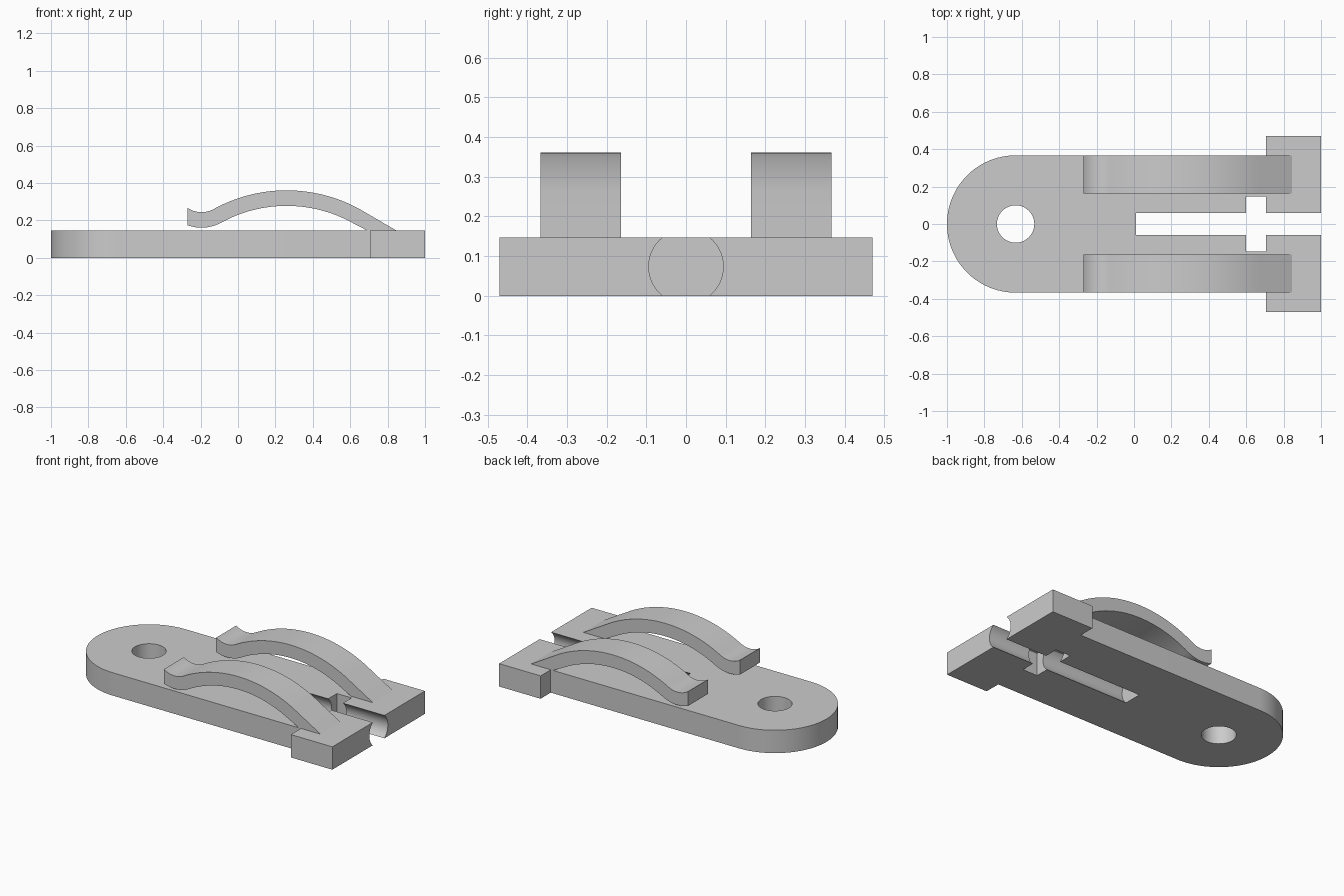
import bpy
import bmesh
from math import asin, cos, pi, sin, sqrt
from mathutils import Matrix

cube = bpy.data.objects.get("Cube")
if cube:
    bpy.data.objects.remove(cube, do_unlink=True)

THICK = 0.147

grey = bpy.data.materials.new("plain grey")
grey.use_nodes = True
colour = (0.6, 0.6, 0.6, 1)
grey.diffuse_color = colour
grey.node_tree.nodes["Principled BSDF"].inputs["Base Color"].default_value = colour


def add_object(name, bm):
    bmesh.ops.recalc_face_normals(bm, faces=bm.faces)
    mesh = bpy.data.meshes.new(name)
    bm.to_mesh(mesh)
    bm.free()
    mesh.materials.append(grey)
    obj = bpy.data.objects.new(name, mesh)
    bpy.context.collection.objects.link(obj)
    return obj


def prism(name, points, offset):
    """Extrude a closed 3D outline along an offset."""
    bm = bmesh.new()
    face = bm.faces.new([bm.verts.new(p) for p in points])
    new = bmesh.ops.extrude_face_region(bm, geom=[face])["geom"]
    verts = [v for v in new if isinstance(v, bmesh.types.BMVert)]
    bmesh.ops.translate(bm, verts=verts, vec=offset)
    return add_object(name, bm)


def cylinder(name, radius, depth, matrix):
    bm = bmesh.new()
    bmesh.ops.create_cone(bm, cap_ends=True, segments=64, radius1=radius,
                          radius2=radius, depth=depth, matrix=matrix)
    return add_object(name, bm)


def smooth(obj):
    bpy.ops.object.select_all(action="DESELECT")
    obj.select_set(True)
    bpy.context.view_layer.objects.active = obj
    bpy.ops.object.shade_smooth_by_angle(angle=0.5)


# Base plate: rounded left end, wider cross bar at the right end
half, bar, step, round_x = 0.367, 0.47, 0.705, -0.633
outline = [(round_x + half * cos(a), half * sin(a))
           for a in (pi / 2 + pi * i / 48 for i in range(49))]
outline += [(step, -half), (step, -bar), (1, -bar), (1, bar), (step, bar), (step, half)]
plate = prism("base_plate", [(x, y, 0) for x, y in outline], (0, 0, THICK))

# Cutters: mounting hole, lengthwise bore open above and below, cross pocket
hole = cylinder("hole_cutter", 0.1, 1, Matrix.Translation((round_x, 0, 0)))
bore = cylinder("bore_cutter", 0.094, 1.2,
                Matrix.Translation((0.61, 0, THICK / 2)) @ Matrix.Rotation(pi / 2, 4, "Y"))
pocket = prism("pocket_cutter",
               [(0.6, -0.147, -0.5), (step, -0.147, -0.5),
                (step, 0.147, -0.5), (0.6, 0.147, -0.5)], (0, 0, 1))
bpy.context.view_layer.objects.active = plate
for cutter in (hole, bore, pocket):
    cutter.hide_render = True
    mod = plate.modifiers.new("cut", "BOOLEAN")
    mod.operation = "DIFFERENCE"
    mod.solver = "EXACT"
    mod.object = cutter
    bpy.ops.object.modifier_apply(modifier=mod.name)
    bpy.data.objects.remove(cutter, do_unlink=True)
smooth(plate)

# Spring arm profile: an arch with a straight tail and a reversed curl at the tip
CX, CZ, OUTER, INNER = 0.26, -0.449, 0.81, 0.727
CURL, TIP = 0.135, -0.27
bend = asin(0.39 / OUTER)
curl_x = CX - (OUTER + CURL) * sin(bend)
curl_z = CZ + (OUTER + CURL) * cos(bend)


def arm_edge(arch_radius):
    """One long edge of the arm, from its tip to the end of the arch."""
    r = CURL + OUTER - arch_radius
    start = asin((TIP - curl_x) / r)
    pts = []
    for i in range(12):
        a = start + (bend - start) * i / 12
        pts.append((curl_x + r * sin(a), curl_z - r * cos(a)))
    for i in range(33):
        a = -bend + 2 * bend * i / 32
        pts.append((CX + arch_radius * sin(a), CZ + arch_radius * cos(a)))
    return pts


sunk = THICK - 0.006
profile = arm_edge(OUTER) + [(0.845, THICK), (0.845, sunk), (0.7, sunk)]
profile += reversed(arm_edge(INNER))

# The two spring arms, mirrored about the centre line
for name, side in (("left_spring_arm", 1), ("right_spring_arm", -1)):
    arm = prism(name, [(x, side * 0.164, z) for x, z in profile], (0, side * 0.203, 0))
    smooth(arm)
